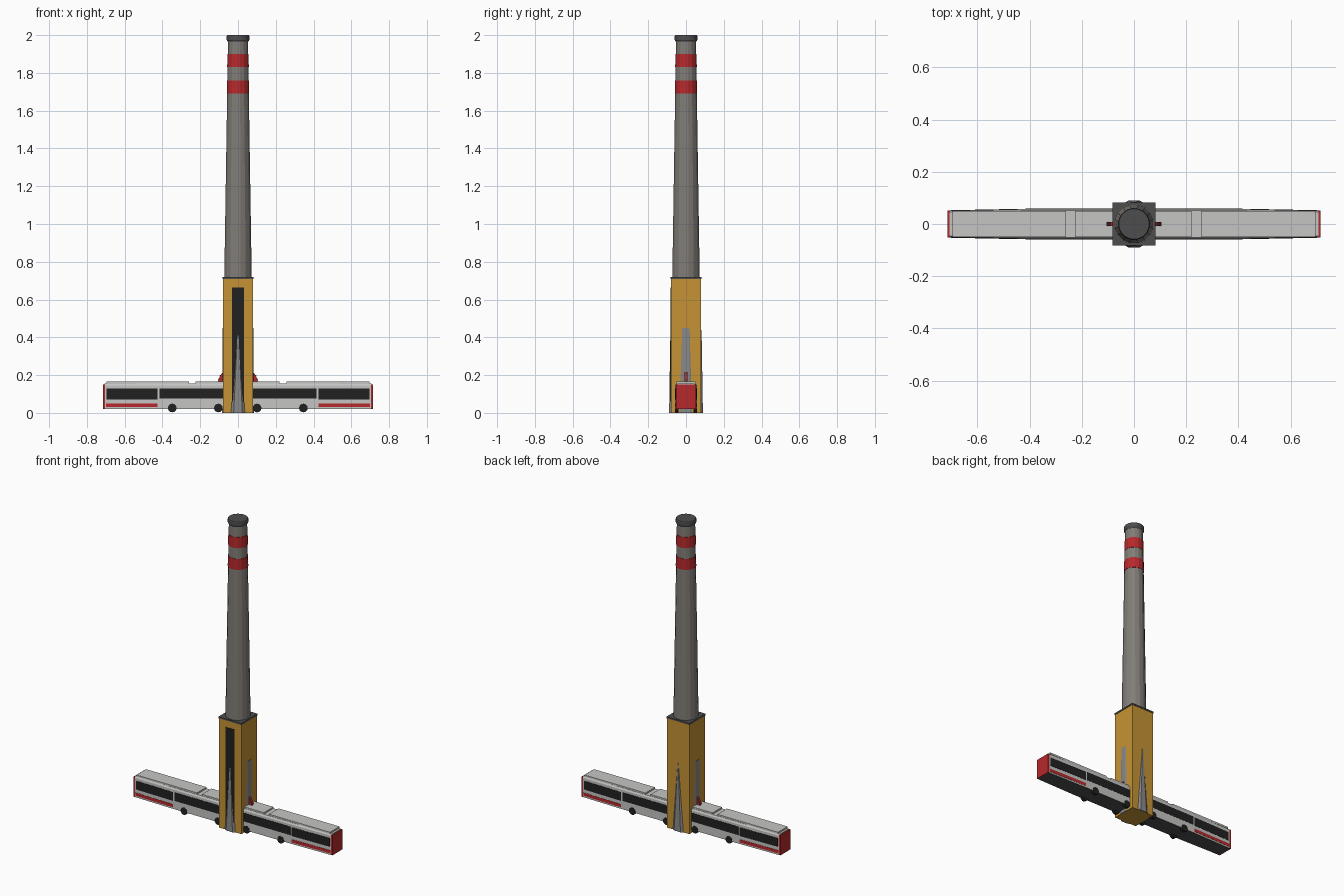
import bpy, bmesh, math
from mathutils import Matrix, Vector

if "Cube" in bpy.data.objects:
    bpy.data.objects.remove(bpy.data.objects["Cube"])


def material(name, rgb):
    m = bpy.data.materials.new(name)
    m.diffuse_color = (*rgb, 1)
    m.use_nodes = True
    m.node_tree.nodes["Principled BSDF"].inputs["Base Color"].default_value = m.diffuse_color
    return m


YELLOW = material("ochre", (0.56, 0.29, 0.035))
STONE = material("warm grey", (0.22, 0.205, 0.185))
DARK = material("dark grey", (0.075, 0.075, 0.075))
BLACK = material("black", (0.015, 0.015, 0.015))
WHITE = material("pale grey", (0.56, 0.56, 0.55))
RED = material("red", (0.47, 0.022, 0.025))
FIN = material("mid grey", (0.25, 0.25, 0.25))


def finish(name, bm, mat):
    bmesh.ops.recalc_face_normals(bm, faces=bm.faces)
    me = bpy.data.meshes.new(name)
    bm.to_mesh(me)
    bm.free()
    me.materials.append(mat)
    ob = bpy.data.objects.new(name, me)
    bpy.context.collection.objects.link(ob)
    return ob


def box(name, lo, hi, mat):
    bm = bmesh.new()
    bmesh.ops.create_cube(bm, size=1)
    for v in bm.verts:
        v.co = Vector([(a + b) / 2 + c * (b - a) for a, b, c in zip(lo, hi, v.co)])
    return finish(name, bm, mat)


def lathe(name, profile, mat, sides=16):
    """Closed solid of revolution about z from (radius, height) pairs."""
    bm = bmesh.new()
    rings = [[bm.verts.new((r * math.cos(2 * math.pi * (i + 0.5) / sides),
                            r * math.sin(2 * math.pi * (i + 0.5) / sides), z))
              for i in range(sides)] for r, z in profile]
    for a, b in zip(rings, rings[1:]):
        for i in range(sides):
            j = (i + 1) % sides
            bm.faces.new((a[i], a[j], b[j], b[i]))
    bm.faces.new(rings[0][::-1])
    bm.faces.new(rings[-1])
    return finish(name, bm, mat)


def disc(name, x, y, z, radius, depth, mat, sides=16):
    bm = bmesh.new()
    bmesh.ops.create_cone(bm, cap_ends=True, segments=sides, radius1=radius, radius2=radius,
                          depth=depth, matrix=Matrix.Translation((x, y, z)) @ Matrix.Rotation(math.pi / 2, 4, 'X'))
    return finish(name, bm, mat)


def buttress(name, angle, base, tip, height, out):
    """Tapered fin leaning on the front tower face, then turned about z."""
    bm = bmesh.new()
    face = 0.0795
    low = [bm.verts.new(p) for p in ((-base, -face, 0), (-base * 0.6, -face - out, 0),
                                     (base * 0.6, -face - out, 0), (base, -face, 0))]
    top = [bm.verts.new(p) for p in ((-tip, -face, height), (-tip * 0.9, -face - 0.003, height),
                                     (tip * 0.9, -face - 0.003, height), (tip, -face, height))]
    for i in range(4):
        j = (i + 1) % 4
        bm.faces.new((low[i], low[j], top[j], top[i]))
    bm.faces.new(low)
    bm.faces.new(top)
    bm.transform(Matrix.Rotation(angle, 4, 'Z'))
    return finish(name, bm, FIN)


# Chimney shaft, painted bands and cap
def shaft_radius(z):
    return 0.074 + (0.054 - 0.074) * (z - 0.72) / 1.25


lathe("chimney_shaft", [(shaft_radius(0.72), 0.72), (shaft_radius(1.98), 1.98)], STONE)
for z0, z1 in ((1.69, 1.76), (1.83, 1.9)):
    lathe("chimney_band", [(shaft_radius(z0) + 0.002, z0), (shaft_radius(z1) + 0.002, z1)], RED)
lathe("chimney_cap", [(0.055, 1.965), (0.061, 1.975), (0.061, 1.995), (0.058, 2.0)], DARK, 24)

# Square tower with a dark window strip and buttresses
box("tower", (-0.08, -0.08, 0), (0.08, 0.08, 0.71), YELLOW)
box("tower_top_plate", (-0.083, -0.083, 0.71), (0.083, 0.083, 0.72), DARK)
box("tower_window_strip", (-0.032, -0.083, 0.06), (0.032, -0.079, 0.665), BLACK)
for k in range(4):
    if k % 2:
        buttress("side_buttress", k * math.pi / 2, 0.035, 0.02, 0.45, 0.004)
    else:
        buttress("main_buttress", k * math.pi / 2, 0.038, 0.002, 0.44, 0.01)

# Bus body: chamfered roof edge, sides drawn in slightly towards the ends
bm = bmesh.new()
sections = []
for x, w in ((-0.707, 0.051), (-0.42, 0.057), (0.42, 0.057), (0.707, 0.051)):
    sections.append([bm.verts.new((x, y, z)) for y, z in (
        (-w, 0.02), (w, 0.02), (w, 0.145), (w - 0.006, 0.155), (0.006 - w, 0.155), (-w, 0.145))])
for a, b in zip(sections, sections[1:]):
    for i in range(6):
        j = (i + 1) % 6
        bm.faces.new((a[i], a[j], b[j], b[i]))
bm.faces.new(sections[0])
bm.faces.new(sections[-1])
body = finish("bus_body", bm, WHITE)
body.data.materials.append(DARK)
for p in body.data.polygons:
    if p.normal.z < -0.9:
        p.material_index = 1

# Raised roof panels with gaps between them
for x0, x1 in ((-0.695, -0.26), (-0.225, 0.22), (0.257, 0.695)):
    box("roof_panel", (x0, -0.049, 0.154), (x1, 0.049, 0.165), WHITE)


def side_plate(name, x0, x1, z0, z1, side, mat):
    """Thin plate that follows the slightly tapered bus side."""
    def w(x):
        return 0.057 - max(0, abs(x) - 0.42) * 0.006 / 0.287
    bm = bmesh.new()
    rings = [[bm.verts.new((x, side * (w(x) + d), z)) for d, z in (
        (-0.002, z0), (0.0015, z0), (0.0015, z1), (-0.002, z1))] for x in (x0, x1)]
    for i in range(4):
        j = (i + 1) % 4
        bm.faces.new((rings[0][i], rings[0][j], rings[1][j], rings[1][i]))
    bm.faces.new(rings[0])
    bm.faces.new(rings[1])
    return finish(name, bm, mat)


# Windows, lower stripes and wheels on both sides
for s in (-1, 1):
    side_plate("middle_window", -0.415, 0.415, 0.075, 0.13, s, BLACK)
    for e in (-1, 1):
        side_plate("end_window", e * 0.425, e * 0.695, 0.072, 0.128, s, BLACK)
        side_plate("lower_stripe", e * 0.425, e * 0.7, 0.03, 0.05, s, RED)
    for x in (-0.348, -0.104, 0.101, 0.346):
        disc("wheel", x, s * 0.049, 0.026, 0.023, 0.02, BLACK)

# Red end panels, and the ribbed red disc showing either side of the tower
for e in (-1, 1):
    xs = sorted((e * 0.704, e * 0.714))
    box("end_panel", (xs[0], -0.052, 0.021), (xs[1], 0.052, 0.15), RED)
disc("red_disc", 0, 0, 0.145, 0.108, 0.016, RED, 24)
for e in (-1, 1):
    for a in (18, 30):
        t = math.radians(a)
        rib = box("disc_rib", (-0.004, -0.0085, -0.002), (0.004, 0.0085, 0.002), DARK)
        rib.location = (e * 0.107 * math.cos(t), 0, 0.145 + 0.107 * math.sin(t))
        rib.rotation_euler = (0, -e * t, 0)
